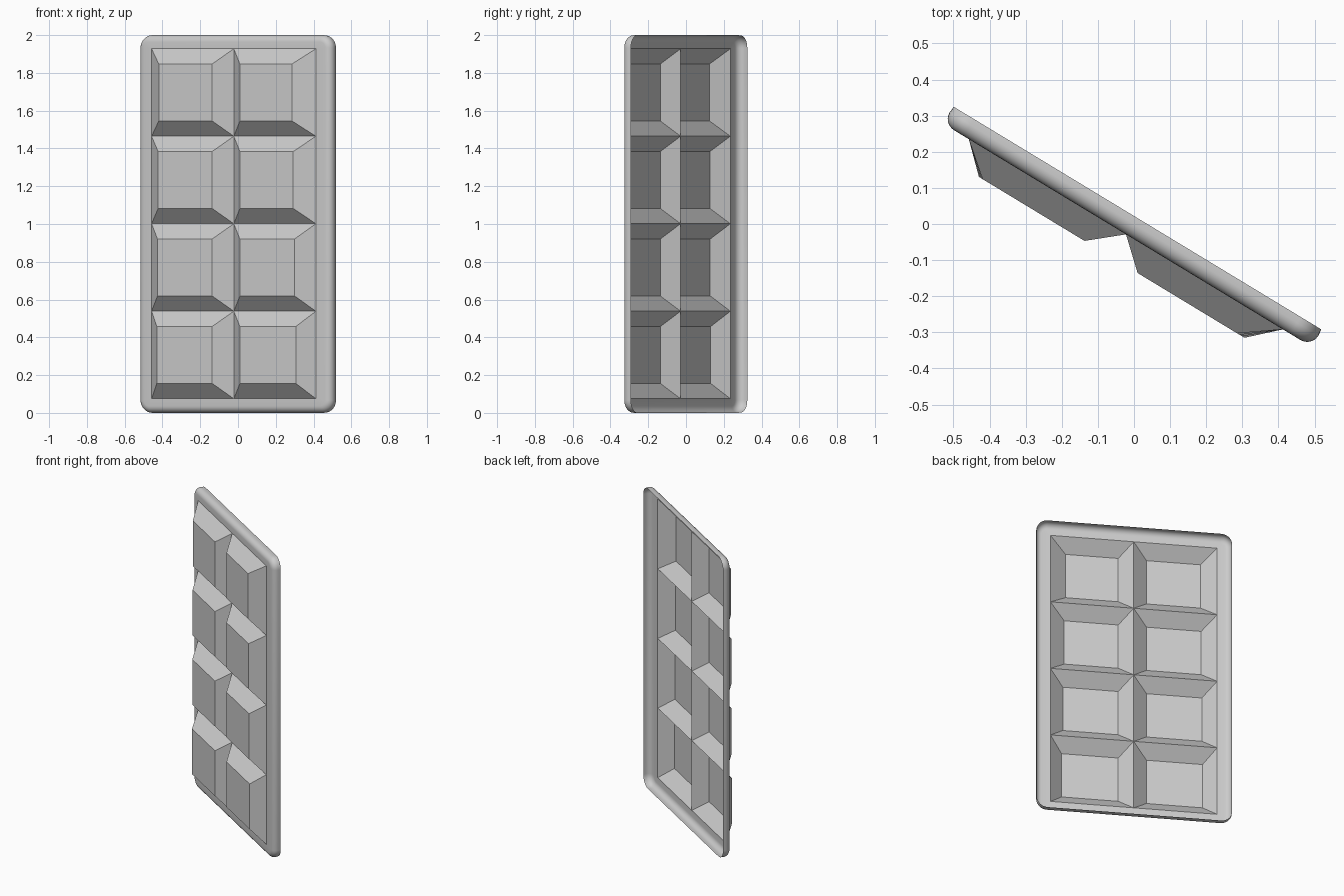
import bpy, bmesh
from math import sin, cos, pi, radians

if "Cube" in bpy.data.objects:
    bpy.data.objects.remove(bpy.data.objects["Cube"])

TURN = radians(-31.2)
SHEET, FACE, BACK = 0.036, 0.111, -0.019   # depths towards the front
COLS = (-0.513, -0.004, 0.504)
ROWS = [0.075 + 0.4632 * i for i in range(5)]


def finish(name, bm):
    bmesh.ops.remove_doubles(bm, verts=bm.verts, dist=0.0005)
    bmesh.ops.recalc_face_normals(bm, faces=bm.faces)
    if sum(f.normal.y * f.calc_area() for f in bm.faces) > 0:
        bmesh.ops.reverse_faces(bm, faces=bm.faces)
    me = bpy.data.meshes.new(name)
    bm.to_mesh(me)
    bm.free()
    ob = bpy.data.objects.new(name, me)
    bpy.context.collection.objects.link(ob)
    ob.rotation_euler.z = TURN
    return ob


# Raised hollow blocks, two columns by four rows
bm = bmesh.new()
for r in range(4):
    z0, z1 = ROWS[r], ROWS[r + 1]
    drift = r / 3
    spans = ((-0.435 + 0.012 * drift, -0.093), (0.079, 0.425 - 0.024 * drift))
    for c in range(2):
        a, b = COLS[c], COLS[c + 1]
        p, q = spans[c]
        base = [bm.verts.new((x, -SHEET, z)) for x, z in
                ((a, z0), (b, z0), (b, z1), (a, z1))]
        top = [bm.verts.new((x, -FACE, z)) for x, z in
               ((p, z0 + 0.081), (q, z0 + 0.081), (q, z1 - 0.081), (p, z1 - 0.081))]
        bm.faces.new(top)
        for i in range(4):
            j = (i + 1) % 4
            bm.faces.new((base[i], base[j], top[j], top[i]))
finish("blocks", bm)


# Thin rounded rim, open at the back
def ring(bm, inset, depth, steps=8):
    radius = 0.068 - inset
    w, h = 0.597 - 0.068, 1.0 - 0.068
    corners = []
    for k, (sx, sz) in enumerate(((1, 1), (-1, 1), (-1, -1), (1, -1))):
        corners.append([bm.verts.new((
            sx * w + radius * cos(pi / 2 * (k + i / steps)), -depth,
            1 + sz * h + radius * sin(pi / 2 * (k + i / steps))))
            for i in range(steps + 1)])
    return corners


bm = bmesh.new()
R = 0.036
profile = [(0.002, BACK), (0, 0)]
profile += [(R - R * cos(pi / 2 * i / 6), R * sin(pi / 2 * i / 6)) for i in range(1, 7)]
rings = [ring(bm, d, v) for d, v in profile]
loops = [sum(r, []) for r in rings]
for lo, hi in zip(loops, loops[1:]):
    for i in range(len(lo)):
        j = (i + 1) % len(lo)
        bm.faces.new((lo[i], lo[j], hi[j], hi[i]))

# Flat border between the rim and the blocks
inner = [bm.verts.new((x, -SHEET, z)) for x, z in
         ((COLS[2], ROWS[4]), (COLS[0], ROWS[4]), (COLS[0], ROWS[0]), (COLS[2], ROWS[0]))]
for k in range(4):
    arc, nxt = rings[-1][k], rings[-1][(k + 1) % 4]
    for a, b in zip(arc, arc[1:]):
        bm.faces.new((a, b, inner[k]))
    bm.faces.new((arc[-1], nxt[0], inner[(k + 1) % 4], inner[k]))
rim = finish("rim", bm)
bpy.context.view_layer.objects.active = rim
rim.select_set(True)
bpy.ops.object.shade_smooth_by_angle(angle=radians(30))
